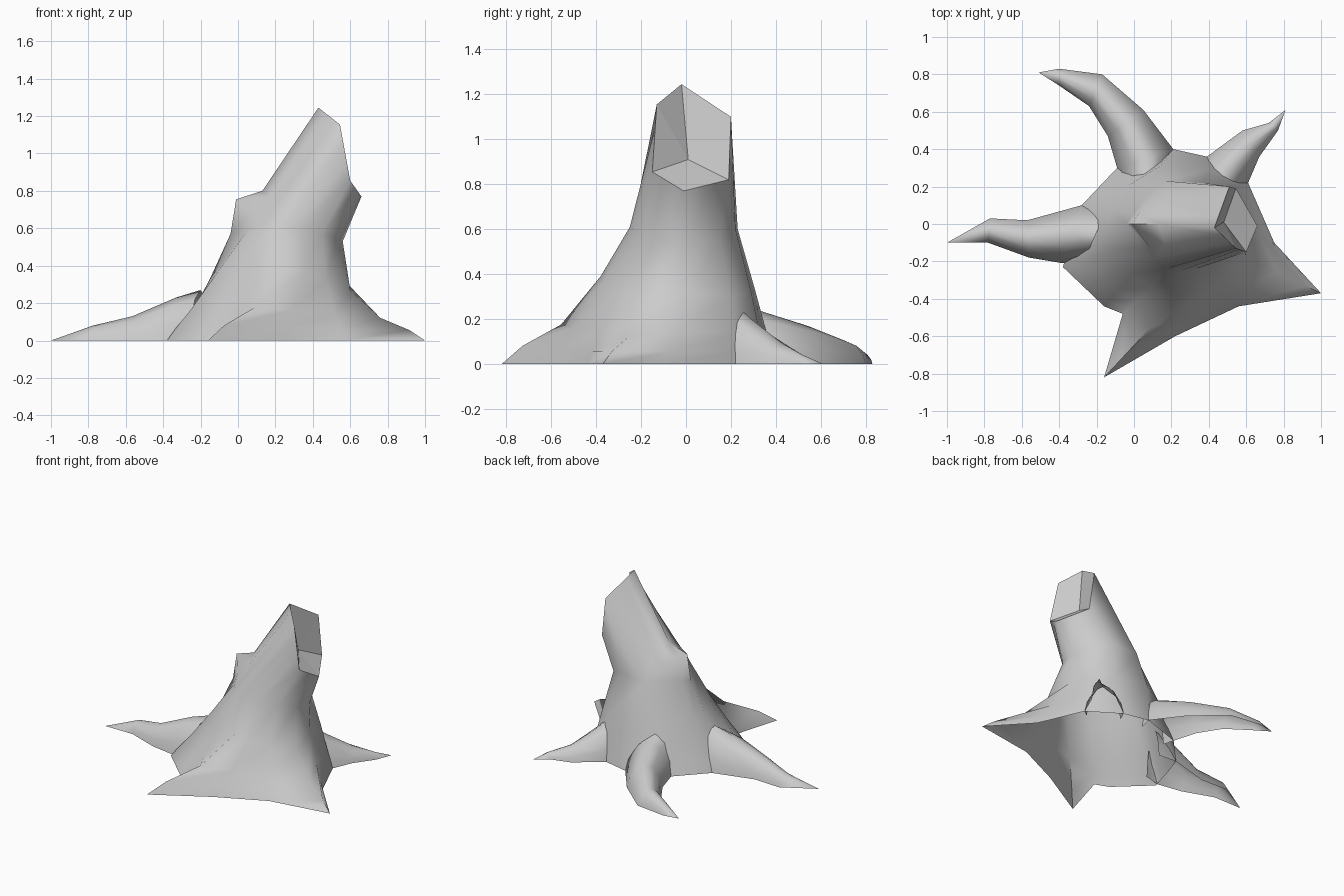
import bpy
import bmesh
import math
from mathutils import Vector

cube = bpy.data.objects.get("Cube")
if cube:
    bpy.data.objects.remove(cube, do_unlink=True)

bark = bpy.data.materials.new("grey_bark")
bark.use_nodes = True
colour = (0.6, 0.6, 0.6, 1)
bark.diffuse_color = colour
bark.node_tree.nodes["Principled BSDF"].inputs["Base Color"].default_value = colour


def make_object(name, bm, smooth_angle=None):
    """Turn a bmesh into a finished object, optionally smooth shaded."""
    mesh = bpy.data.meshes.new(name)
    bm.to_mesh(mesh)
    bm.free()
    mesh.materials.append(bark)
    obj = bpy.data.objects.new(name, mesh)
    bpy.context.collection.objects.link(obj)
    if smooth_angle:
        bpy.ops.object.select_all(action="DESELECT")
        obj.select_set(True)
        bpy.context.view_layer.objects.active = obj
        bpy.ops.object.shade_smooth_by_angle(angle=math.radians(smooth_angle))
    return obj


def loft(name, rings, closed, smooth_angle):
    """Skin a stack of equally long point rings, merging points that coincide."""
    bm = bmesh.new()
    rows = [[bm.verts.new(p) for p in ring] for ring in rings]
    count = len(rows[0])
    for low, high in zip(rows, rows[1:]):
        for i in range(count if closed else count - 1):
            j = (i + 1) % count
            bm.faces.new((low[i], low[j], high[j], high[i]))
    bmesh.ops.remove_doubles(bm, verts=bm.verts, dist=0.001)
    return make_object(name, bm, smooth_angle)


def points(coords):
    return [Vector(c) for c in coords]


# Trunk: fourteen columns running from the flared foot to the slanted cut
foot = points([
    (-.33, -.05, 0), (-.38, -.23, 0), (-.16, -.44, 0), (-.06, -.48, 0),
    (-.16, -.82, 0), (.22, -.6, 0), (.56, -.44, 0), (1, -.37, 0),
    (.75, -.1, 0), (.61, .22, 0), (.39, .36, 0), (.21, .4, 0),
    (-.09, .3, 0), (-.28, .1, 0)])
flare = points([
    (-.15, -.02, .33), (-.12, -.14, .35), (-.01, -.27, .35), (.09, -.34, .35),
    (.25, -.38, .39), (.35, -.37, .36), (.47, -.3, .32), (.6, -.18, .27),
    (.57, .02, .32), (.53, .2, .3), (.4, .29, .32), (.14, .31, .32),
    (-.04, .2, .33), (-.12, .08, .33)])
waist = points([
    (-.04, 0, .57), (.05, -.13, .59), (.1, -.19, .6), (.17, -.24, .61),
    (.25, -.25, .61), (.33, -.24, .6), (.45, -.19, .57), (.53, -.1, .54),
    (.56, .02, .53), (.48, .15, .56), (.37, .22, .6), (.17, .23, .6),
    (.05, .13, .59), (0, .06, .58)])

# Skirt and toe rings: the two columns that end in roots sweep out more
skirt, toe = [], []
for i, (f, u) in enumerate(zip(foot, flare)):
    is_root = i in (4, 7)
    p = f.lerp(u, .6 if is_root else .47)
    p.z = u.z * .45
    skirt.append(p)
    t = f.lerp(p, .35)
    t.z = p.z * (.46 if is_root else .38)
    toe.append(t)

# Rim: six corners of the cut, with in-between points for the other columns
peak, front_high, front_low, lip, back_low, back_high = corners = points([
    (.43, -.02, 1.245), (.545, -.13, 1.155), (.6, -.15, .855),
    (.66, -.01, .77), (.545, .19, .82), (.51, .2, 1.1)])
rim = [peak, peak.lerp(front_high, .35), peak.lerp(front_high, .7),
       front_high, front_high.lerp(front_low, .33),
       front_high.lerp(front_low, .67), front_low, front_low.lerp(lip, .5),
       lip, lip.lerp(back_low, .5), back_low, back_high,
       back_high.lerp(peak, .4), back_high.lerp(peak, .7)]

# Shoulder and crest rings: they leave the waist only at a pointed ledge
shoulder = [p.copy() for p in waist]
shoulder[0] = Vector((-.01, 0, .755))
shoulder[1] = Vector((.08, -.12, .68))
shoulder[-2] = Vector((.08, .12, .68))
shoulder[-1] = Vector((.03, .06, .72))
crest = [p.copy() for p in shoulder]
crest[0] = Vector((.13, 0, .8))
for i in (1, -2, -1):
    crest[i] = waist[i].lerp(rim[i], .28)
loft("trunk", [foot, toe, skirt, flare, waist, shoulder, crest, rim], True, 70)

# Cut: flat facets falling into a notch
bm = bmesh.new()
notch = bm.verts.new((.48, .01, .91))
edge = [bm.verts.new(c) for c in corners]
for i in range(len(edge)):
    bm.faces.new((notch, edge[i], edge[(i + 1) % len(edge)]))
make_object("cut_face", bm)


def root(name, stations, end):
    """Arched root, open below; each station is right edge, left edge, height."""
    rings = []
    for a, b, height in stations:
        a, b = Vector((*a, 0)), Vector((*b, 0))
        arch = []
        for step in range(7):
            angle = math.pi * step / 6
            p = a.lerp(b, (1 - math.cos(angle)) / 2)
            p.z = height * max(math.sin(angle), 0) ** 1.4
            arch.append(p)
        rings.append(arch)
    rings.append([Vector((*end, 0))] * 7)
    return loft(name, rings, False, 70)


root("right_root", [
    ((-.26, -.18), (-.14, .09), .27), ((-.38, -.21), (-.28, .1), .23),
    ((-.56, -.18), (-.57, .02), .13), ((-.78, -.1), (-.77, .03), .08)],
    (-1, -.1))
root("back_root", [
    ((-.07, .22), (.19, .31), .26), ((-.09, .3), (.21, .4), .23),
    ((-.14, .47), (.05, .61), .17), ((-.24, .63), (-.17, .8), .1),
    ((-.4, .74), (-.4, .83), .05)],
    (-.51, .81))
root("back_left_root", [
    ((.36, .29), (.56, .18), .25), ((.39, .36), (.61, .22), .2),
    ((.58, .5), (.67, .36), .09), ((.72, .54), (.77, .5), .04)],
    (.81, .61))
